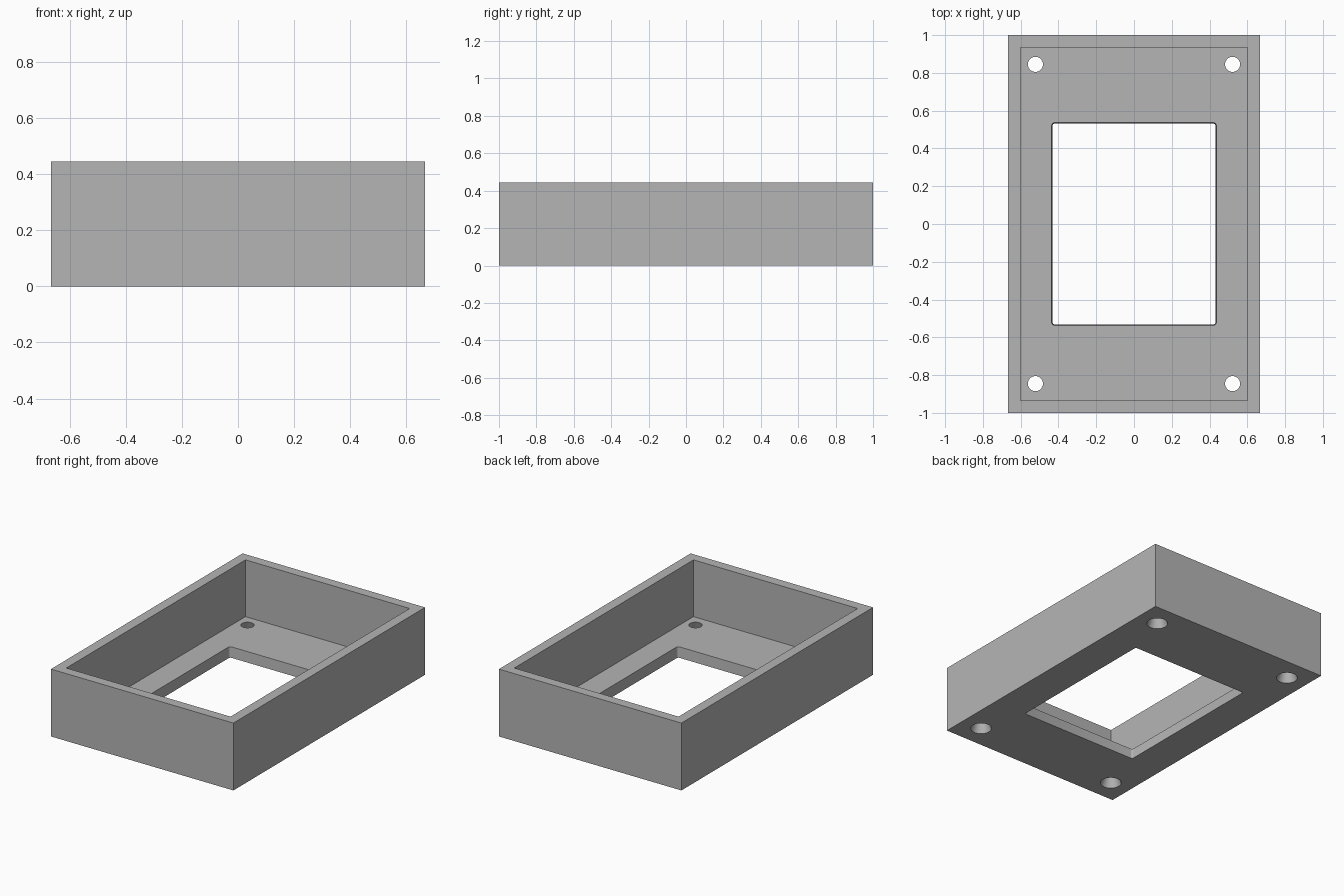
import bpy, bmesh, math

cube = bpy.data.objects.get("Cube")
if cube:
    bpy.data.objects.remove(cube, do_unlink=True)

WIDTH, LENGTH, HEIGHT = 1.333, 2.0, 0.445
FLOOR = 0.07
OVER = 0.01  # cutters poke past the surfaces they open

grey = bpy.data.materials.new("warm_grey")
grey.use_nodes = True
grey.diffuse_color = (0.46, 0.46, 0.46, 1)
grey.node_tree.nodes["Principled BSDF"].inputs["Base Color"].default_value = (0.46, 0.46, 0.46, 1)


def make_object(name, bm):
    mesh = bpy.data.meshes.new(name)
    bmesh.ops.recalc_face_normals(bm, faces=bm.faces)
    bm.to_mesh(mesh)
    bm.free()
    mesh.materials.append(grey)
    obj = bpy.data.objects.new(name, mesh)
    bpy.context.collection.objects.link(obj)
    return obj


def loft(name, sections):
    """Closed solid through (outline, height) sections of equal point count."""
    bm = bmesh.new()
    rings = [[bm.verts.new((x, y, z)) for x, y in outline] for outline, z in sections]
    bm.faces.new(rings[0][::-1])
    bm.faces.new(rings[-1])
    for low, high in zip(rings, rings[1:]):
        for i in range(len(low)):
            j = (i + 1) % len(low)
            bm.faces.new((low[i], low[j], high[j], high[i]))
    return make_object(name, bm)


def rectangle(hx, hy, radius=0, steps=1):
    points = []
    for k, (sx, sy) in enumerate([(1, 1), (-1, 1), (-1, -1), (1, -1)]):
        for i in range(steps):
            a = math.pi / 2 * (k + i / max(steps - 1, 1))
            points.append((sx * (hx - radius) + radius * math.cos(a),
                           sy * (hy - radius) + radius * math.sin(a)))
    return points


def circle(cx, cy, radius, sides=32):
    return [(cx + radius * math.cos(math.tau * i / sides),
             cy + radius * math.sin(math.tau * i / sides)) for i in range(sides)]


# Outer body of the open tray
tray = loft("tray_housing", [(rectangle(WIDTH / 2, LENGTH / 2), 0),
                             (rectangle(WIDTH / 2, LENGTH / 2), HEIGHT)])

# Main cavity
cutters = [loft("cavity_cutter", [(rectangle(0.6, 0.935), FLOOR),
                                  (rectangle(0.6, 0.935), HEIGHT + OVER)])]

# Window with small rounded corners, a touch wider at the top
cutters.append(loft("window_cutter", [(rectangle(0.431, 0.531, 0.012, 5), -OVER),
                                      (rectangle(0.437, 0.537, 0.016, 5), FLOOR + OVER)]))

# Four screw holes that widen towards the underside
for sx in (-1, 1):
    for sy in (-1, 1):
        cx, cy = sx * 0.522, sy * 0.845
        cutters.append(loft("screw_hole_cutter", [(circle(cx, cy, 0.068), -OVER),
                                                  (circle(cx, cy, 0.04), FLOOR),
                                                  (circle(cx, cy, 0.04), FLOOR + OVER)]))

# Cut the openings, then drop the cutters
bpy.ops.object.select_all(action='DESELECT')
bpy.context.view_layer.objects.active = tray
tray.select_set(True)
for cutter in cutters:
    cutter.hide_render = True
    mod = tray.modifiers.new("cut", 'BOOLEAN')
    mod.operation = 'DIFFERENCE'
    mod.solver = 'EXACT'
    mod.object = cutter
    bpy.ops.object.modifier_apply(modifier=mod.name)
    bpy.data.objects.remove(cutter, do_unlink=True)

bpy.ops.object.shade_smooth_by_angle(angle=math.radians(30))
